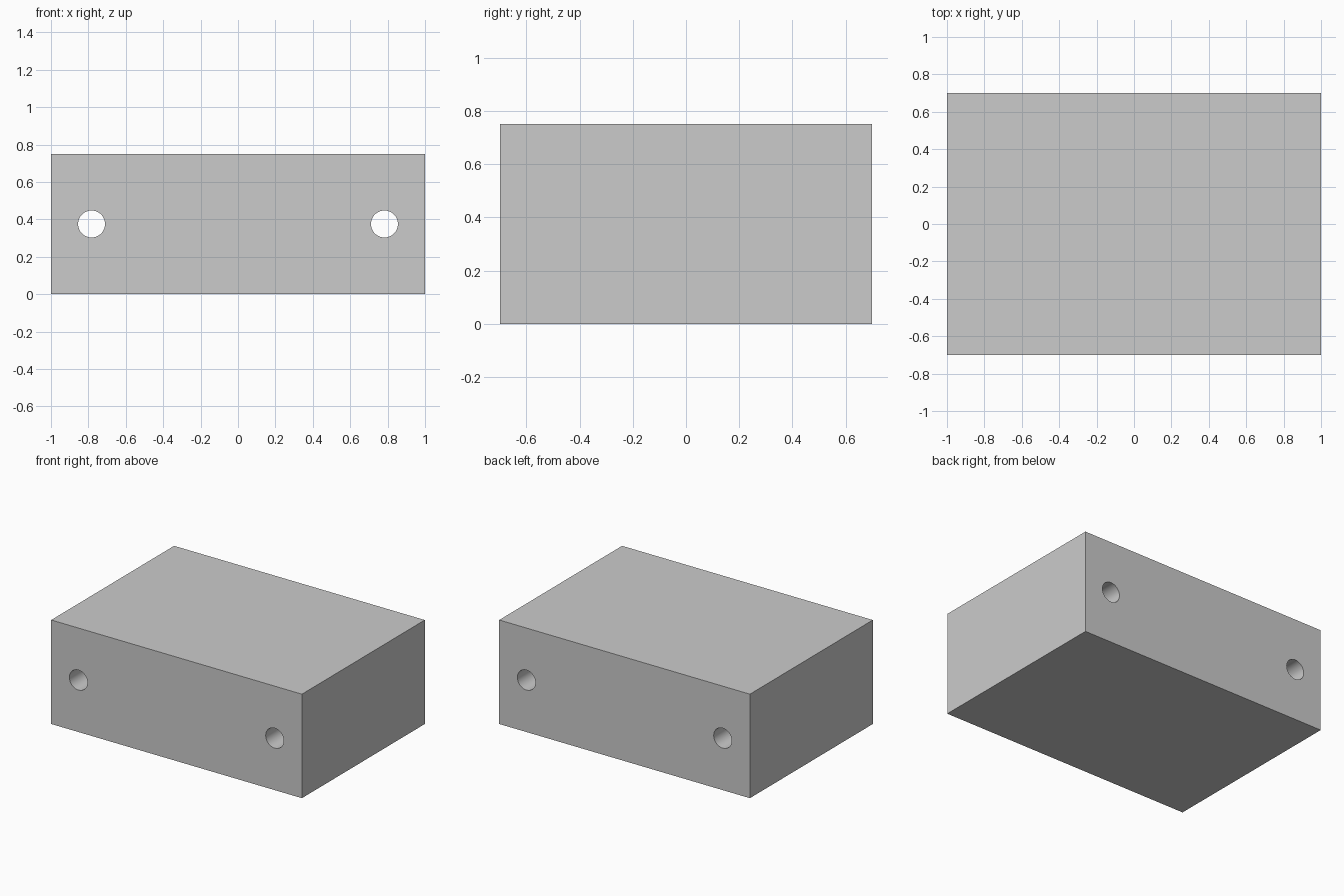
import bpy, math

if "Cube" in bpy.data.objects:
    bpy.data.objects.remove(bpy.data.objects["Cube"])

W, D, H = 2.0, 1.4, 0.75
HOLE_X, HOLE_R = 0.783, 0.072

# Solid rectangular block
bpy.ops.mesh.primitive_cube_add(size=1, location=(0, 0, H / 2))
block = bpy.context.object
block.name = "block"
block.scale = (W, D, H)
bpy.ops.object.transform_apply(location=True, rotation=True, scale=True)


def drill(x, name):
    """Cut a round hole through the block from front to back."""
    bpy.ops.mesh.primitive_cylinder_add(
        vertices=64, radius=HOLE_R, depth=D + 0.4,
        location=(x, 0, H / 2), rotation=(math.pi / 2, 0, 0))
    cutter = bpy.context.object
    cutter.name = name
    cutter.hide_render = True
    mod = block.modifiers.new(name, 'BOOLEAN')
    mod.operation = 'DIFFERENCE'
    mod.solver = 'EXACT'
    mod.object = cutter
    bpy.context.view_layer.objects.active = block
    bpy.ops.object.modifier_apply(modifier=mod.name)
    bpy.data.objects.remove(cutter)


# Pair of through holes near the ends
drill(-HOLE_X, "left_hole_cutter")
drill(HOLE_X, "right_hole_cutter")

# Smooth bores, crisp outer edges
bpy.ops.object.select_all(action='DESELECT')
block.select_set(True)
bpy.context.view_layer.objects.active = block
bpy.ops.object.shade_smooth_by_angle(angle=math.radians(30))
